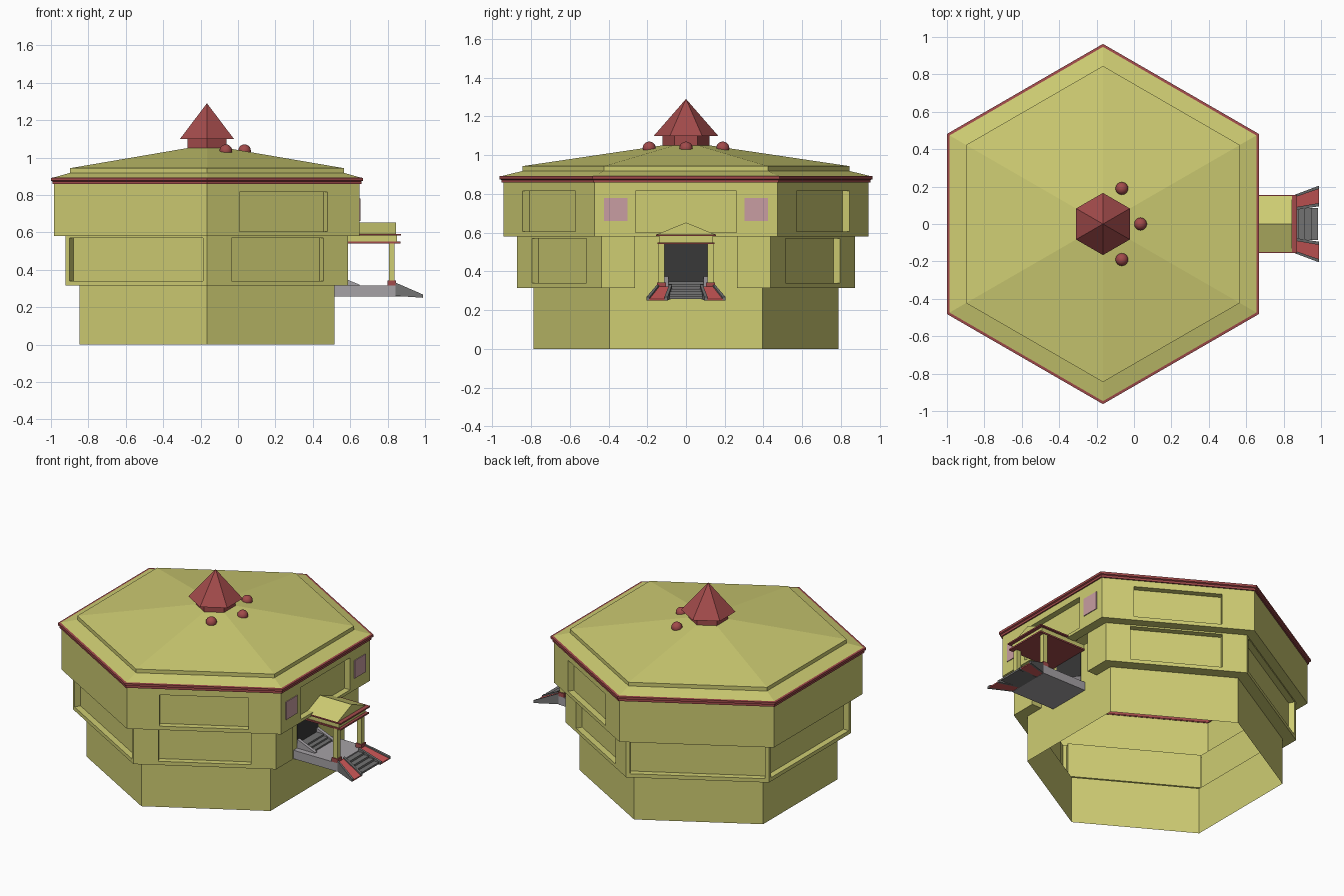
import bpy, bmesh
from math import sin, cos, pi, radians, sqrt

if "Cube" in bpy.data.objects:
    bpy.data.objects.remove(bpy.data.objects["Cube"])

CX = -0.166
AP = sqrt(3) / 2


def material(name, rgb):
    m = bpy.data.materials.new(name)
    m.diffuse_color = (*rgb, 1)
    m.use_nodes = True
    m.node_tree.nodes["Principled BSDF"].inputs["Base Color"].default_value = m.diffuse_color
    return m


YELLOW = material("yellow", (0.62, 0.61, 0.17))
RED = material("dark_red", (0.36, 0.07, 0.07))
BRIGHT = material("bright_red", (0.62, 0.10, 0.10))
PINK = material("pink", (0.58, 0.34, 0.36))
DARK = material("dark_grey", (0.04, 0.04, 0.04))
GREY = material("grey", (0.38, 0.36, 0.38))
STONE = material("stone", (0.17, 0.17, 0.17))


def make(name, verts, faces, mat):
    me = bpy.data.meshes.new(name)
    me.from_pydata(verts, [], faces)
    bm = bmesh.new()
    bm.from_mesh(me)
    bmesh.ops.remove_doubles(bm, verts=bm.verts, dist=0.0002)
    bmesh.ops.recalc_face_normals(bm, faces=bm.faces)
    bm.to_mesh(me)
    bm.free()
    me.materials.append(mat)
    ob = bpy.data.objects.new(name, me)
    bpy.context.collection.objects.link(ob)
    return ob


def prism(name, top, zbot, mat):
    """Solid with a (possibly sloped) top outline; zbot is one height or one per corner."""
    n = len(top)
    zb = zbot if isinstance(zbot, (list, tuple)) else [zbot] * n
    verts = list(top) + [(p[0], p[1], z) for p, z in zip(top, zb)]
    faces = [tuple(range(n)), tuple(range(2 * n - 1, n - 1, -1))]
    faces += [(i, (i + 1) % n, n + (i + 1) % n, n + i) for i in range(n)]
    return make(name, verts, faces, mat)


def box(name, x0, x1, y0, y1, z0, z1, mat):
    return prism(name, [(x0, y0, z1), (x1, y0, z1), (x1, y1, z1), (x0, y1, z1)], z0, mat)


def hex_ring(name, profile, mat):
    """Six-sided lathe of (radius, z) points."""
    verts, faces = [], []
    for r, z in profile:
        for k in range(6):
            a = radians(30 + 60 * k)
            verts.append((CX + r * cos(a), r * sin(a), z))
    for j in range(len(profile) - 1):
        for k in range(6):
            k2 = (k + 1) % 6
            faces.append((j * 6 + k, j * 6 + k2, j * 6 + 6 + k2, j * 6 + 6 + k))
    return make(name, verts, faces, mat)


def tier(name, r, z0, z1, r_below, windows):
    """Hexagonal wall storey with recessed windows {face: (half, za, zb, depth)} and a ledge below."""
    verts, faces = [], []
    for k in range(6):
        a = radians(60 * k)

        def quad(*pts):
            i = len(verts)
            for s, off, z in pts:
                verts.append((CX + off * cos(a) - s * sin(a), off * sin(a) + s * cos(a), z))
            faces.append((i, i + 1, i + 2, i + 3))

        def flat(s0, s1, za, zb, off):
            if zb - za > 0.001:
                quad((s0, off, za), (s1, off, za), (s1, off, zb), (s0, off, zb))

        A, h = r * AP, r / 2
        w = windows.get(k)
        doorway = False
        if w:
            wh, za, zb, d = w
            doorway = za <= z0
            flat(-h, -wh, z0, z1, A)
            flat(wh, h, z0, z1, A)
            flat(-wh, wh, z0, za, A)
            flat(-wh, wh, zb, z1, A)
            flat(-wh, wh, za, zb, A - d)
            for s in (-wh, wh):
                quad((s, A, za), (s, A - d, za), (s, A - d, zb), (s, A, zb))
            for z in ([zb] if zb < z1 else []) + ([] if doorway else [za]):
                quad((-wh, A, z), (wh, A, z), (wh, A - d, z), (-wh, A - d, z))
        else:
            flat(-h, h, z0, z1, A)
        if r_below:
            B, g = r_below * AP, r_below / 2
            if doorway:
                for q in (-1, 1):
                    quad((q * h, A, z0), (q * wh, A, z0), (q * wh, B, z0), (q * g, B, z0))
            else:
                quad((-h, A, z0), (h, A, z0), (g, B, z0), (-g, B, z0))
    return make(name, verts, faces, YELLOW)


# Three storeys, each overhanging the one below
R1, R2, R3 = 0.788, 0.872, 0.943
tier("lower_storey", R1, 0, 0.315, None, {})
mid = {k: (0.283, 0.34, 0.57, 0.04) for k in (1, 5)}
mid.update({k: (0.412, 0.34, 0.57, 0.04) for k in (2, 3, 4)})
mid[0] = (0.262, 0.315, 0.58, (R2 - R1) * AP)
tier("middle_storey", R2, 0.315, 0.58, R1, mid)
tier("upper_storey", R3, 0.58, 0.86, R2,
     {0: (0.26, 0.6, 0.815, 0.04), 1: (0.272, 0.605, 0.815, 0.04), 5: (0.272, 0.605, 0.815, 0.04)})

# Eave trim and stepped roof
hex_ring("eave_trim", [(0.94, 0.858), (0.953, 0.858), (0.953, 0.872), (0.963, 0.876),
                       (0.963, 0.891), (0.945, 0.893)], RED)
hex_ring("roof", [(0.947, 0.893), (0.845, 0.918), (0.845, 0.943), (0.11, 1.052), (0, 1.06)], YELLOW)

# Cupola and roof domes
hex_ring("cupola_drum", [(0.121, 1.04), (0.121, 1.105)], RED)
hex_ring("cupola_roof", [(0, 1.1), (0.166, 1.1), (0, 1.29)], RED)
for i, (x, y) in enumerate([(-0.065, 0.19), (0.035, 0), (-0.065, -0.19)]):
    bpy.ops.mesh.primitive_uv_sphere_add(segments=16, ring_count=10, radius=0.034, location=(x, y, 1.036))
    dome = bpy.context.object
    dome.name = f"roof_dome_{i + 1}"
    dome.data.materials.append(RED)
    bpy.ops.object.shade_smooth_by_angle()

# Entrance door and wall panels
XF = CX + R1 * AP
box("door", XF - 0.005, XF + 0.004, -0.113, 0.113, 0.345, 0.54, DARK)
for s in (-1, 1):
    y = s * 0.363
    box("wall_panel", CX + R3 * AP - 0.003, CX + R3 * AP + 0.005, y - 0.06, y + 0.06, 0.66, 0.78, PINK)

# Porch floor with inner steps
box("porch_floor", XF, 0.843, -0.15, 0.15, 0.258, 0.315, GREY)
for i in range(3):
    box("inner_step", XF, 0.635 - i * 0.03, -0.09, 0.09, 0.315, 0.325 + i * 0.011, STONE)
for s in (-1, 1):
    y0, y1 = s * 0.09, s * 0.112
    prism("inner_step_curb", [(XF, y0, 0.375), (0.65, y0, 0.32), (0.65, y1, 0.32), (XF, y1, 0.375)], 0.315, GREY)

# Outer steps, flared red side slopes and curbs
for i in range(4):
    x0 = 0.843 + i * 0.035
    box("outer_step", x0, x0 + 0.037, -0.085, 0.085, 0.257, 0.308 - i * 0.013, STONE)


def slope(name, ya, yb, yc, yd, lift, s, mat):
    """Wedge running down from the porch: y range ya..yb at the top, yc..yd at the foot."""
    prism(name, [(0.843, s * ya, 0.322 + lift), (0.99, s * yc, 0.258 + lift),
                 (0.99, s * yd, 0.258 + lift), (0.843, s * yb, 0.322 + lift)],
          [0.26, 0.25, 0.25, 0.26], mat)


for s in (-1, 1):
    slope("side_slope", 0.085, 0.14, 0.11, 0.19, 0, s, BRIGHT)
    slope("inner_curb", 0.072, 0.087, 0.095, 0.112, 0.009, s, STONE)
    slope("outer_curb", 0.138, 0.15, 0.188, 0.205, 0.009, s, STONE)
    # Porch columns with red bases
    y = s * 0.127
    box("column_base", 0.8, 0.846, y - 0.023, y + 0.023, 0.315, 0.342, RED)
    box("column", 0.806, 0.838, y - 0.016, y + 0.016, 0.342, 0.545, YELLOW)

# Porch canopy: lower plate, beam, upper plate and gable
box("canopy_lower_plate", XF, 0.868, -0.148, 0.148, 0.54, 0.55, RED)
box("canopy_beam", XF, 0.85, -0.14, 0.14, 0.55, 0.582, YELLOW)
box("canopy_upper_plate", 0.58, 0.872, -0.156, 0.156, 0.582, 0.591, RED)
gable = [(x, y, z) for x in (0.58, 0.845) for y, z in ((-0.15, 0.591), (0.15, 0.591), (0, 0.652))]
make("canopy_gable", gable, [(0, 1, 2), (3, 4, 5), (0, 1, 4, 3), (1, 2, 5, 4), (2, 0, 3, 5)], YELLOW)
